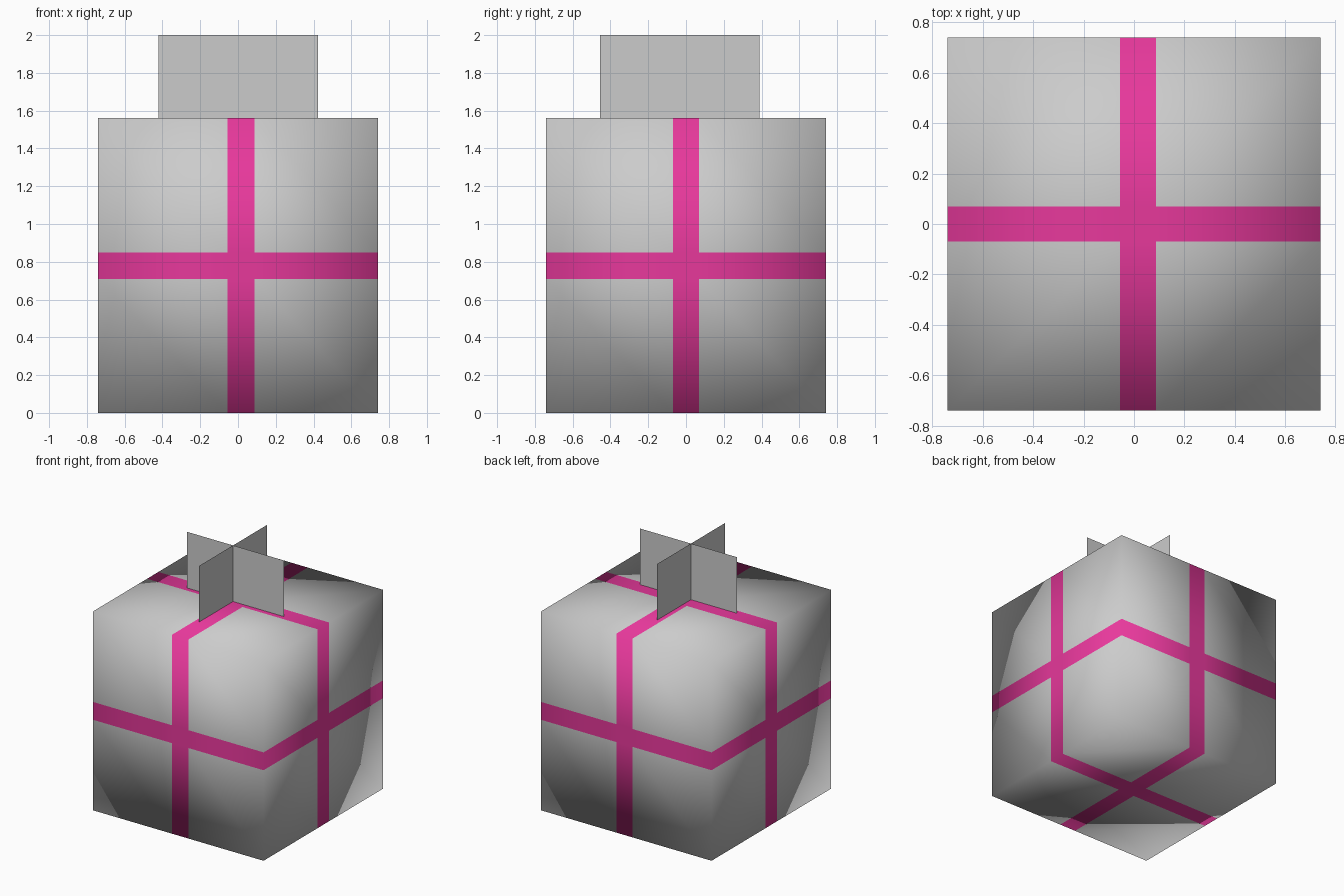
import bpy
import bmesh
from mathutils import Vector

cube = bpy.data.objects.get("Cube")
if cube:
    bpy.data.objects.remove(cube, do_unlink=True)


def material(name, rgb):
    mat = bpy.data.materials.new(name)
    mat.use_nodes = True
    mat.diffuse_color = (*rgb, 1)
    bsdf = mat.node_tree.nodes["Principled BSDF"]
    bsdf.inputs["Base Color"].default_value = (*rgb, 1)
    return mat


def add_object(name, bm, mats):
    mesh = bpy.data.meshes.new(name)
    bm.to_mesh(mesh)
    bm.free()
    for mat in mats:
        mesh.materials.append(mat)
    obj = bpy.data.objects.new(name, mesh)
    bpy.context.collection.objects.link(obj)
    return obj


grey = material("paper grey", (0.6, 0.6, 0.6))
pink = material("ribbon pink", (0.8, 0.04, 0.33))

WIDTH, HEIGHT, TOP = 1.48, 1.56, 2.0
# Ribbon extent along x, y and z
BANDS = [(-0.055, 0.087), (-0.07, 0.07), (0.71, 0.85)]

# Gift box: a block cut along the ribbon edges, shaded smooth all round
bm = bmesh.new()
bmesh.ops.create_cube(bm, size=1)
bmesh.ops.scale(bm, vec=(WIDTH, WIDTH, HEIGHT), verts=bm.verts)
bmesh.ops.translate(bm, vec=(0, 0, HEIGHT / 2), verts=bm.verts)
for axis, band in enumerate(BANDS):
    normal = Vector((0, 0, 0))
    normal[axis] = 1
    for edge in band:
        bmesh.ops.bisect_plane(bm, geom=bm.verts[:] + bm.edges[:] + bm.faces[:],
                               plane_co=normal * edge, plane_no=normal)
bm.normal_update()

# Ribbon: every face lying inside one of the bands
for face in bm.faces:
    centre = face.calc_center_median()
    face.smooth = True
    face.material_index = int(any(
        lo < centre[axis] < hi for axis, (lo, hi) in enumerate(BANDS)))
add_object("gift_box", bm, [grey, pink])

# Bow: two upright crossed sheets
CROSS = Vector((-0.02, -0.033))


def bow_sheet(name, start, end):
    bm = bmesh.new()
    points = [(*start, HEIGHT), (*end, HEIGHT), (*end, TOP), (*start, TOP)]
    bm.faces.new([bm.verts.new(p) for p in points])
    add_object(name, bm, [grey])


bow_sheet("bow_sheet_wide", (-0.42, CROSS.y), (0.423, CROSS.y))
bow_sheet("bow_sheet_deep", (CROSS.x, 0.39), (CROSS.x, -0.455))
